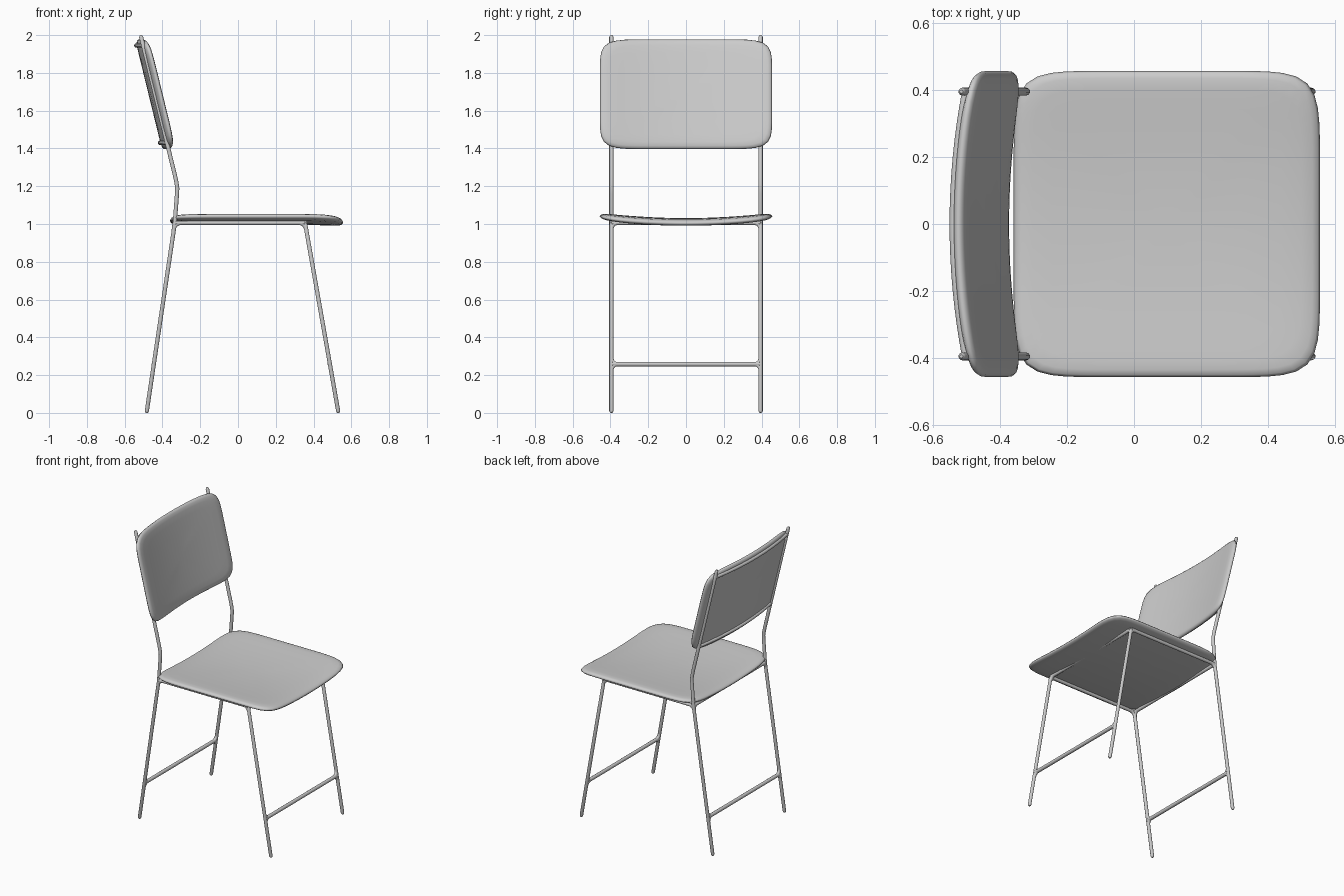
import bpy, bmesh
from math import sin, cos, pi
from mathutils import Vector

if "Cube" in bpy.data.objects:
    bpy.data.objects.remove(bpy.data.objects["Cube"])

HALF = 0.395      # y of the frame tubes
R = 0.0115        # tube radius


def tube(name, pts, radius=R, round_ends=False):
    """Sweep a round tube along a list of points and return it as a mesh."""
    pts = [Vector(p) for p in pts]
    radii = [1.0] * len(pts)
    if round_ends:
        a = (pts[1] - pts[0]).normalized() * radius
        b = (pts[-2] - pts[-1]).normalized() * radius
        pts = [pts[0], pts[0] + a * .4, pts[0] + a] + pts[1:-1] + [pts[-1] + b, pts[-1] + b * .4, pts[-1]]
        radii = [.45, .8, 1] + radii[1:-1] + [1, .8, .45]
    cu = bpy.data.curves.new(name, 'CURVE')
    cu.dimensions = '3D'
    cu.bevel_depth = radius
    cu.bevel_resolution = 3
    cu.use_fill_caps = True
    sp = cu.splines.new('POLY')
    sp.points.add(len(pts) - 1)
    for q, p, r in zip(sp.points, pts, radii):
        q.co = (*p, 1)
        q.radius = r
    tmp = bpy.data.objects.new(name, cu)
    bpy.context.collection.objects.link(tmp)
    me = bpy.data.meshes.new_from_object(tmp.evaluated_get(bpy.context.evaluated_depsgraph_get()))
    bpy.data.objects.remove(tmp)
    ob = bpy.data.objects.new(name, me)
    bpy.context.collection.objects.link(ob)
    return ob


def fillet(name, corner, d1, d2, size=0.04):
    """Small curved web in the angle between two tubes."""
    c = Vector(corner)
    a, b = c + Vector(d1).normalized() * size, c + Vector(d2).normalized() * size
    pts = [a * (1 - t) ** 2 + c * 2 * t * (1 - t) + b * t * t for t in [i / 6 for i in range(7)]]
    return tube(name, pts, R * .95)


def cushion(name, a, b, power, thick, place, n=96):
    """Rounded rectangular pad; place(u, v, w) bends it into the chair."""
    rings = [(.25, 1), (.5, 1), (.75, 1), (.88, .97), (.95, .82), (.985, .5), (1, 0)]
    rings += [(s, -w) for s, w in reversed(rings[:-1])]
    bm = bmesh.new()
    loops = []
    for s, w in rings:
        loop = []
        for i in range(n):
            t = 2 * pi * i / n
            r = s * (abs(cos(t) / a) ** power + abs(sin(t) / b) ** power) ** (-1 / power)
            loop.append(bm.verts.new(place(r * cos(t), r * sin(t), w * thick / 2)))
        loops.append(loop)
    for l0, l1 in zip(loops, loops[1:]):
        for i in range(n):
            j = (i + 1) % n
            bm.faces.new((l0[i], l1[i], l1[j], l0[j]))
    for loop, w in ((loops[0], 1), (loops[-1], -1)):
        c = bm.verts.new(place(0, 0, w * thick / 2))
        for i in range(n):
            bm.faces.new((c, loop[i], loop[(i + 1) % n]))
    bmesh.ops.recalc_face_normals(bm, faces=bm.faces)
    for f in bm.faces:
        f.smooth = True
    me = bpy.data.meshes.new(name)
    bm.to_mesh(me)
    bm.free()
    ob = bpy.data.objects.new(name, me)
    bpy.context.collection.objects.link(ob)
    return ob


def post_x(z):
    """x of the leaning back post above the bend."""
    return -0.32 - 0.244 * (z - 1.2)


def leg_x(foot, top, z):
    return foot + (top - foot) * z


FZ, SZ = 0.258, 1.006                                  # foot bar and seat rail heights
BACK, FRONT = (-0.484, -0.335), (0.532, 0.355)         # foot x, top x

# Legs, back posts and side rails
for side, y in (("left", HALF), ("right", -HALF)):
    tube(f"{side}_back_leg_and_post",
         [(BACK[0], y, 0), (BACK[1], y, 1.0), (-0.323, y, 1.16), (-0.3215, y, 1.19),
          (-0.325, y, 1.215), (post_x(1.25), y, 1.25), (post_x(2.0), y, 2.0)], round_ends=True)
    tube(f"{side}_front_leg", [(FRONT[0], y, 0), (FRONT[1], y, SZ)], round_ends=True)
    tube(f"{side}_seat_rail", [(BACK[1], y, SZ), (FRONT[1], y, SZ)])

# Cross bars, with webs where they meet the legs
for end, (foot, top) in (("back", BACK), ("front", FRONT)):
    down = Vector((foot - top, 0, -1))
    fx = leg_x(foot, top, FZ)
    tube(f"{end}_foot_bar", [(fx, -HALF, FZ), (fx, HALF, FZ)], 0.0125)
    tube(f"{end}_seat_rail", [(top, -HALF, SZ), (top, HALF, SZ)])
    for s in (-1, 1):
        inward = (0, -s, 0)
        along = (1 if end == "back" else -1, 0, 0)
        fillet(f"{end}_foot_web_low", (fx, s * HALF, FZ), inward, down)
        fillet(f"{end}_foot_web_high", (fx, s * HALF, FZ), inward, -down)
        fillet(f"{end}_seat_web_across", (top, s * HALF, SZ), inward, down)
        fillet(f"{end}_seat_web_along", (top, s * HALF, SZ), along, down)

# Bowed rods behind the backrest
for name, z in (("upper_back_rod", 1.945), ("lower_back_rod", 1.43)):
    ys = [HALF * (i / 8 - 1) for i in range(17)]
    tube(name, [(post_x(z) - 0.037 * (1 - (y / HALF) ** 2), y, z) for y in ys])


# Dished seat
def seat_place(u, v, w):
    droop = 0.008 * max(0, (u - 0.25) / 0.2) ** 2
    return (u + 0.098, v, 1.013 + 0.028 * (v / 0.455) ** 2 - droop + w)


cushion("seat", 0.457, 0.457, 8, 0.036, seat_place)


# Leaning curved backrest
def back_place(u, v, w):
    z = 1.687 + u + w * 0.237
    return (post_x(1.687 + u) - 0.016 + 0.038 * (v / 0.42) ** 2 + w, v, z)


cushion("backrest", 0.291, 0.456, 8, 0.036, back_place)
